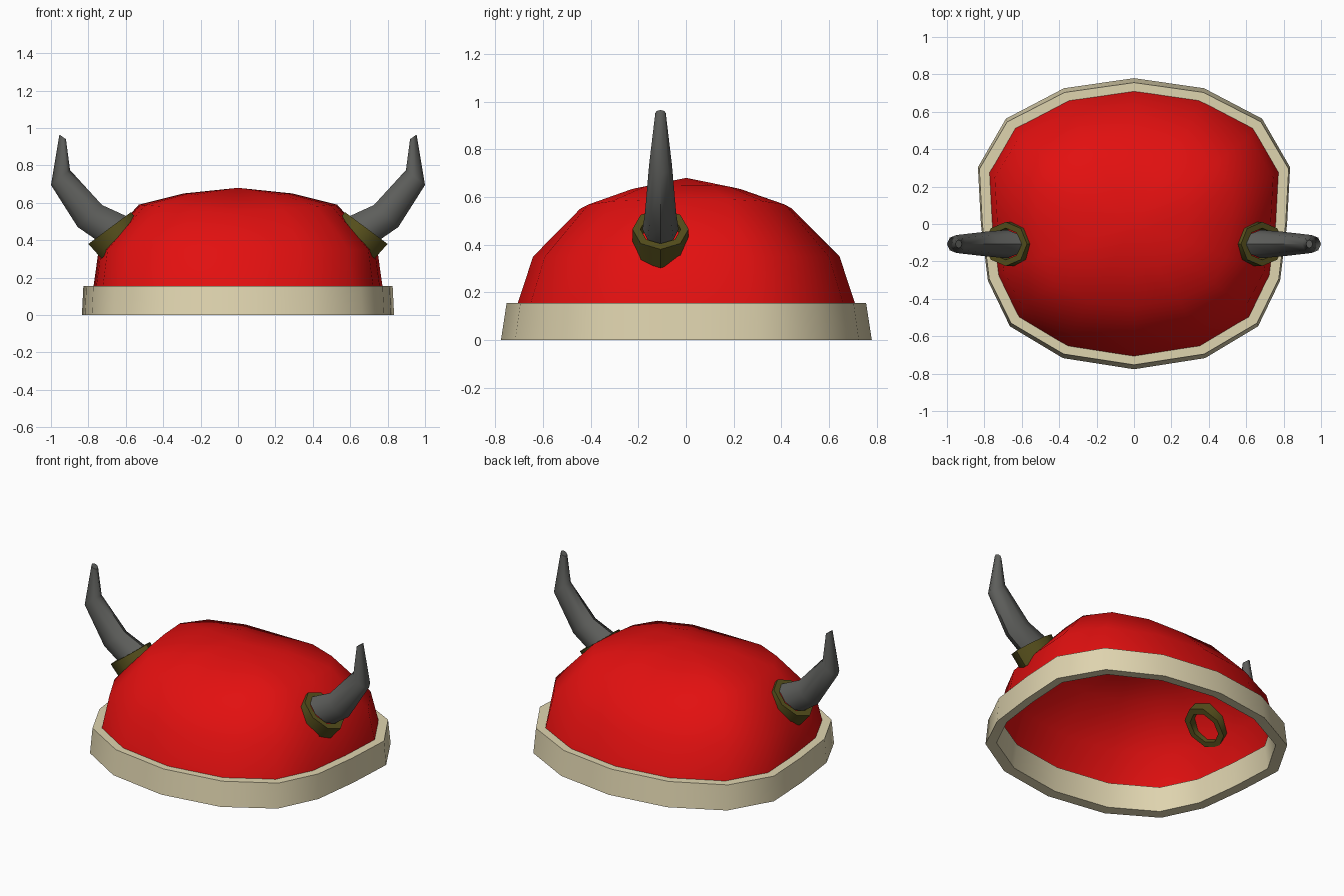
import bpy, bmesh, math
from mathutils import Vector

cube = bpy.data.objects.get("Cube")
if cube:
    bpy.data.objects.remove(cube, do_unlink=True)


def material(name, color):
    mat = bpy.data.materials.new(name)
    mat.use_nodes = True
    mat.diffuse_color = (*color, 1)
    bsdf = next(n for n in mat.node_tree.nodes if n.type == 'BSDF_PRINCIPLED')
    bsdf.inputs["Base Color"].default_value = (*color, 1)
    return mat


red = material("red", (0.76, 0.005, 0.005))
cream = material("cream", (0.74, 0.66, 0.43))
grey = material("horn grey", (0.11, 0.112, 0.105))
olive = material("olive", (0.095, 0.08, 0.012))


def loft(name, rings, mat, closed=False, caps=False, tip=None, angle=60):
    """Bridge successive rings of points into one mesh object."""
    bm = bmesh.new()
    loops = [[bm.verts.new(p) for p in ring] for ring in rings]
    pairs = list(zip(loops, loops[1:]))
    if closed:
        pairs.append((loops[-1], loops[0]))
    n = len(loops[0])
    for a, b in pairs:
        for i in range(n):
            j = (i + 1) % n
            bm.faces.new((a[i], a[j], b[j], b[i]))
    if caps:
        bm.faces.new(loops[0])
        bm.faces.new(loops[-1])
    if tip:
        top = bm.verts.new(tip)
        for i in range(n):
            bm.faces.new((loops[-1][i], loops[-1][(i + 1) % n], top))
    bmesh.ops.recalc_face_normals(bm, faces=bm.faces[:])
    mesh = bpy.data.meshes.new(name)
    bm.to_mesh(mesh)
    bm.free()
    mesh.materials.append(mat)
    obj = bpy.data.objects.new(name, mesh)
    bpy.context.collection.objects.link(obj)
    bpy.ops.object.select_all(action='DESELECT')
    obj.select_set(True)
    bpy.context.view_layer.objects.active = obj
    bpy.ops.object.shade_smooth_by_angle(angle=math.radians(angle))
    return obj


# Footprint of the cap, from back to front, mirrored to sixteen sides
half = [(0, 0.72), (0.35, 0.67), (0.64, 0.52), (0.78, 0.28), (0.765, 0),
        (0.73, -0.28), (0.62, -0.505), (0.355, -0.662), (0, -0.717)]
footprint = half + [(-x, y) for x, y in half[-2:0:-1]]


def outline(sx, sy, z, rise=0):
    return [(x * sx, y * sy, z + rise * abs(x) / 0.78) for x, y in footprint]


# Domed cap
loft("cap_dome", [outline(1, 1.01, 0.10), outline(0.955, 0.895, 0.35),
                  outline(0.68, 0.62, 0.55, 0.04), outline(0.37, 0.34, 0.62, 0.03)],
     red, tip=(0, 0, 0.68))

# Rim band with outer wall, top lip and inner wall
loft("rim_band", [outline(1.07, 1.083, 0), outline(1.06, 1.05, 0.155),
                  outline(0.975, 0.965, 0.155), outline(0.995, 0.995, 0.005)],
     cream, closed=True, angle=40)

HORN_Y = -0.107


def section(side, inner, outer, width, scale=1):
    """Eight-sided ellipse spanning two (x, z) points, with a half width in y."""
    a, b = Vector(inner), Vector(outer)
    mid, arm = (a + b) / 2, (b - a) / 2 * scale
    ring = []
    for k in range(8):
        t = k * math.tau / 8
        p = mid + arm * math.cos(t)
        ring.append((side * p.x, HORN_Y + width * scale * math.sin(t), p.y))
    return ring


for side, label in ((1, "left"), (-1, "right")):
    # Open collar passing through the cap
    top = ((0.572, 0.55), (0.80, 0.38))
    low = ((0.51, 0.475), (0.73, 0.302))
    loft(label + "_horn_collar",
         [section(side, *low, 0.118), section(side, *top, 0.118),
          section(side, *top, 0.118, 0.72), section(side, *low, 0.118, 0.72)],
         olive, closed=True, angle=50)
    # Curved horn
    loft(label + "_horn",
         [section(side, (0.60, 0.53), (0.755, 0.40), 0.076),
          section(side, (0.727, 0.588), (0.857, 0.47), 0.066),
          section(side, (0.898, 0.775), (1.0, 0.695), 0.048),
          section(side, (0.92, 0.94), (0.955, 0.965), 0.022)],
         grey, caps=True, angle=50)
